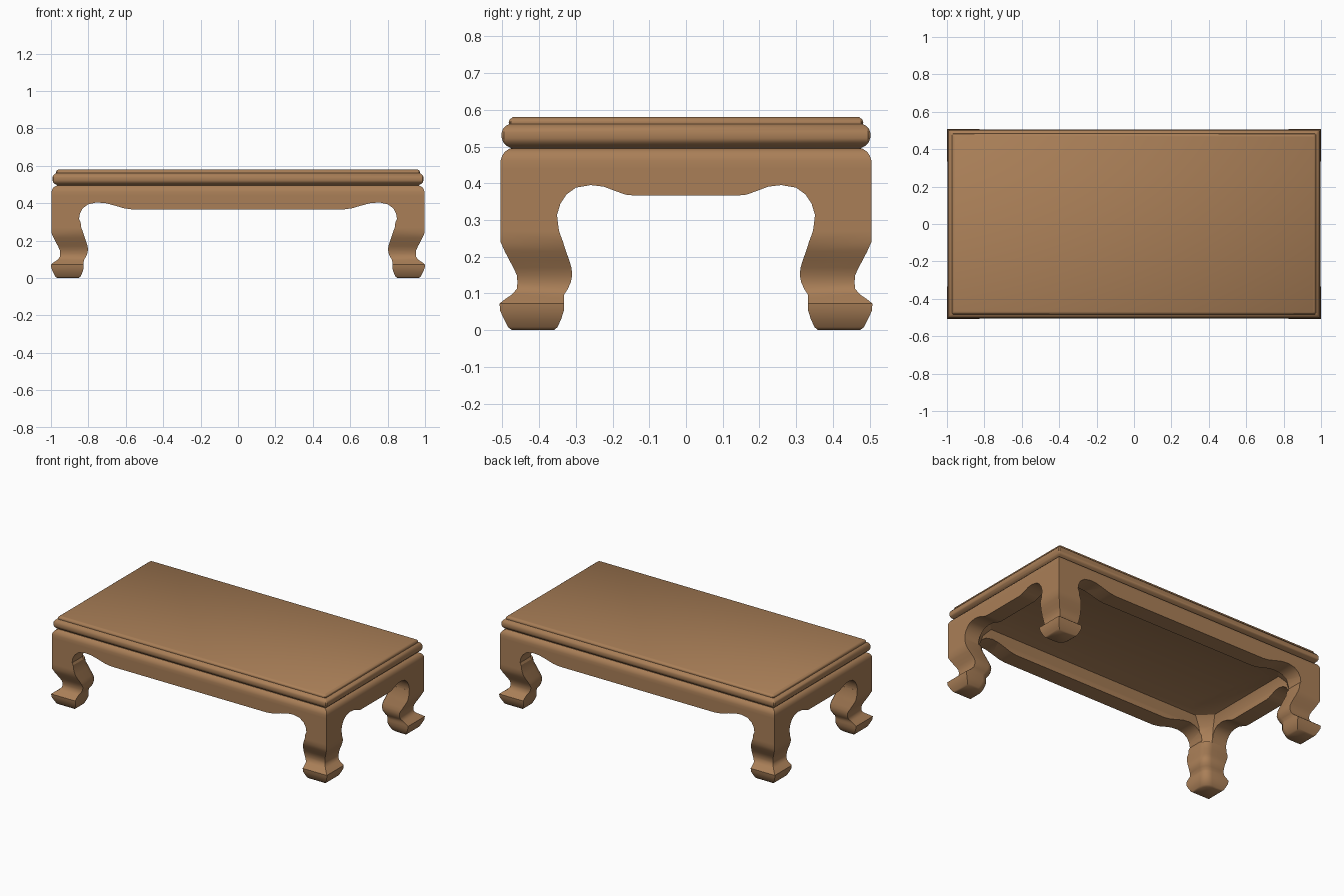
import bpy, bmesh, math

if "Cube" in bpy.data.objects:
    bpy.data.objects.remove(bpy.data.objects["Cube"])

wood = bpy.data.materials.new("warm brown wood")
wood.diffuse_color = (0.40, 0.212, 0.096, 1)
wood.use_nodes = True
wood.node_tree.nodes["Principled BSDF"].inputs["Base Color"].default_value = wood.diffuse_color


def add_object(name, bm, angle=32):
    bmesh.ops.recalc_face_normals(bm, faces=bm.faces[:])
    mesh = bpy.data.meshes.new(name)
    bm.to_mesh(mesh)
    bm.free()
    obj = bpy.data.objects.new(name, mesh)
    bpy.context.collection.objects.link(obj)
    finish(obj, angle)
    return obj


def finish(obj, angle):
    obj.data.materials.clear()
    obj.data.materials.append(wood)
    bpy.ops.object.select_all(action='DESELECT')
    obj.select_set(True)
    bpy.context.view_layer.objects.active = obj
    bpy.ops.object.shade_smooth_by_angle(angle=math.radians(angle))


def loft(rings):
    """Closed solid through rings of equal point count."""
    bm = bmesh.new()
    vs = [[bm.verts.new(p) for p in ring] for ring in rings]
    n = len(vs[0])
    for a, b in zip(vs, vs[1:]):
        for i in range(n):
            bm.faces.new((a[i], a[(i + 1) % n], b[(i + 1) % n], b[i]))
    bm.faces.new(vs[0])
    bm.faces.new(vs[-1])
    return bm


def octagon(hx, hy, c, z):
    return [(hx, -hy + c, z), (hx, hy - c, z), (hx - c, hy, z), (-hx + c, hy, z),
            (-hx, hy - c, z), (-hx, -hy + c, z), (-hx + c, -hy, z), (hx - c, -hy, z)]


# Table top: lip, rounded bead and groove, as (z, inset)
profile = [(0.485, 0.035), (0.497, 0.024), (0.503, 0.012), (0.512, 0.004), (0.523, 0.0),
           (0.538, 0.0), (0.549, 0.004), (0.557, 0.012), (0.561, 0.020), (0.567, 0.019),
           (0.574, 0.022), (0.58, 0.030)]
add_object("table_top", loft([octagon(0.992 - i, 0.502 - i, 0.006, z) for z, i in profile]), 40)


# Apron frame: front silhouette crossed with side silhouette, hollowed from below
def silhouette(out, arch, bottom, top):
    half = arch[::-1] + [(out, bottom), (out, 0.44), (out, 0.462), (out - 0.004, 0.475),
                         (out - 0.012, 0.486), (out - 0.028, top)]
    return half + [(-u, z) for u, z in reversed(half)]


front_arch = [(0.842, 0.30), (0.85, 0.315), (0.845, 0.345), (0.83, 0.373), (0.80, 0.395),
              (0.757, 0.404), (0.71, 0.401), (0.66, 0.388), (0.61, 0.373), (0.565, 0.367)]
side_arch = [(0.35, 0.29), (0.351, 0.315), (0.342, 0.345), (0.325, 0.370), (0.30, 0.388),
             (0.26, 0.395), (0.225, 0.391), (0.19, 0.378), (0.165, 0.369), (0.145, 0.367)]
front = silhouette(0.997, front_arch, 0.30, 0.495)
side = silhouette(0.505, side_arch, 0.29, 0.497)
apron = add_object("apron_frame", loft([[(u, y, z) for u, z in front] for y in (-0.7, 0.7)]))
side_cutter = add_object("side_cutter", loft([[(x, u, z) for u, z in side] for x in (-1.2, 1.2)]))
hollow_cutter = add_object("hollow_cutter", loft([
    octagon(0.892, 0.40, 0.05, 0.25), octagon(0.892, 0.40, 0.05, 0.33),
    octagon(0.885, 0.393, 0.06, 0.40), octagon(0.86, 0.37, 0.08, 0.45),
    octagon(0.80, 0.31, 0.10, 0.472)]))
for cutter, op in ((side_cutter, 'INTERSECT'), (hollow_cutter, 'DIFFERENCE')):
    cutter.hide_render = True
    mod = apron.modifiers.new(op, 'BOOLEAN')
    mod.operation, mod.solver, mod.object = op, 'EXACT', cutter
bpy.context.view_layer.update()
result = bpy.data.meshes.new_from_object(
    apron.evaluated_get(bpy.context.evaluated_depsgraph_get()))
apron.modifiers.clear()
apron.data = result
for cutter in (side_cutter, hollow_cutter):
    bpy.data.objects.remove(cutter)
finish(apron, 32)

# Curved legs: (z, outer, inner) across y; same section shifted along x
leg_rows = [(0.0, 0.474, 0.360), (0.008, 0.485, 0.350), (0.03, 0.496, 0.340),
            (0.052, 0.506, 0.333), (0.072, 0.508, 0.333), (0.085, 0.492, 0.333),
            (0.097, 0.474, 0.332), (0.112, 0.461, 0.322), (0.13, 0.459, 0.314),
            (0.15, 0.461, 0.310), (0.17, 0.470, 0.312), (0.19, 0.481, 0.318),
            (0.215, 0.494, 0.327), (0.24, 0.505, 0.335), (0.27, 0.505, 0.346),
            (0.30, 0.505, 0.350)]
SHIFT, R = 0.492, 0.05


def leg_ring(z, o, i, sx, sy):
    pts = [(o, i), (o, o), (i, o)]
    # rounded inner corner
    for k in range(5):
        a = math.pi + k * math.pi / 8
        pts.append((i + R + R * math.cos(a), i + R + R * math.sin(a)))
    return [(sx * (u + SHIFT), sy * v, z) for u, v in pts]


for fb, sy in (("front", -1), ("back", 1)):
    for lr, sx in (("left", -1), ("right", 1)):
        add_object(f"{fb}_{lr}_leg", loft([leg_ring(*row, sx, sy) for row in leg_rows]), 40)
